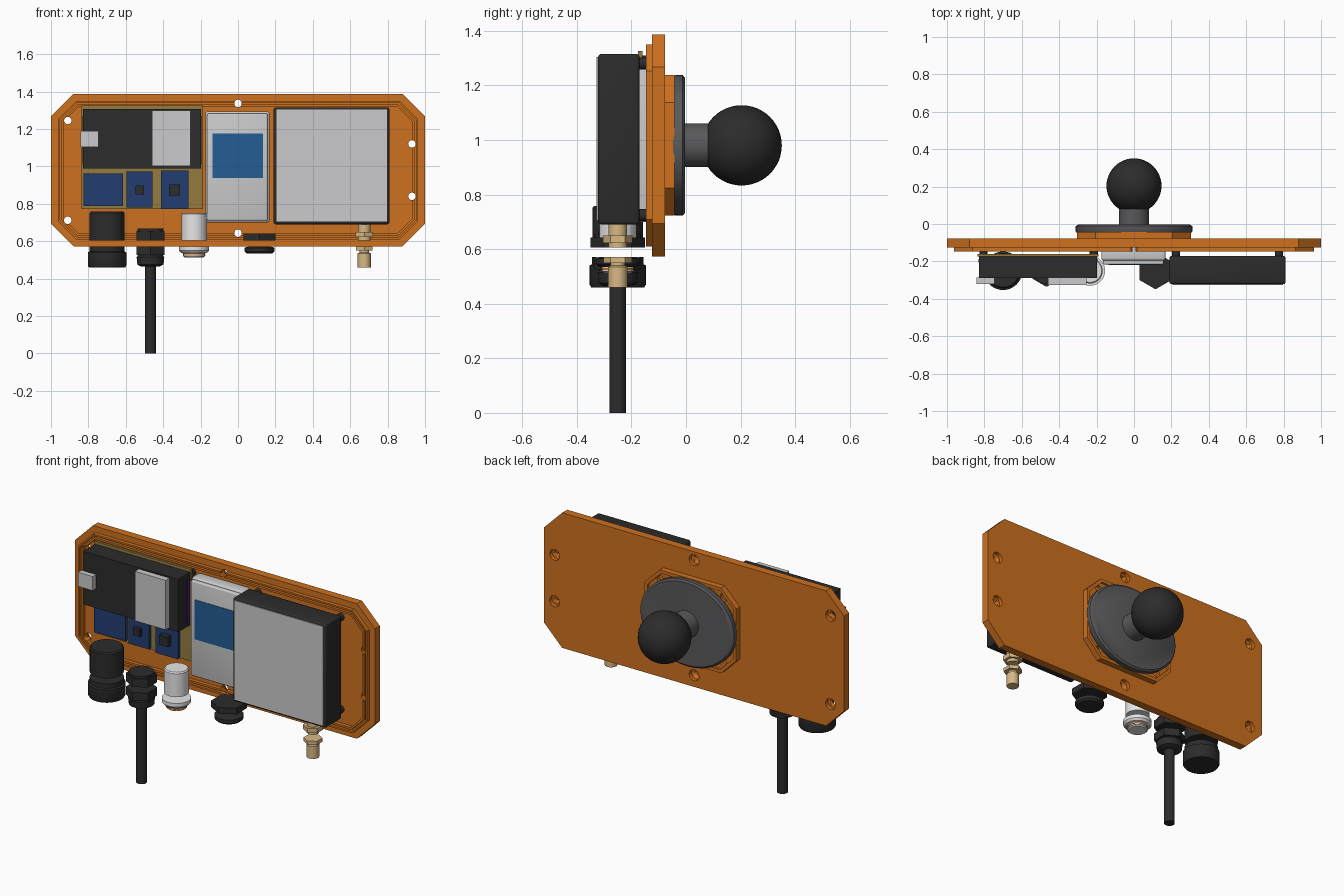
import bpy, bmesh
from math import sin, cos, pi
from mathutils import Vector

cube = bpy.data.objects.get("Cube")
if cube:
    bpy.data.objects.remove(cube, do_unlink=True)


def material(name, r, g, b):
    m = bpy.data.materials.new(name)
    m.use_nodes = True
    m.diffuse_color = (r, g, b, 1)
    m.node_tree.nodes["Principled BSDF"].inputs["Base Color"].default_value = (r, g, b, 1)
    return m


ORANGE = material("orange", .62, .165, .014)
BLACK = material("black", .025, .025, .025)
LIGHT = material("light grey", .6, .6, .61)
DARK = material("dark grey", .1, .1, .105)
LABEL = material("label blue", .018, .11, .3)
BOARD = material("board blue", .016, .048, .17)
OLIVE = material("olive", .3, .2, .05)
GOLD = material("gold", .68, .48, .23)
PURPLE = material("purple", .08, .014, .19)
WHITE = material("white", .8, .8, .8)


def finish(name, bm, mat, smooth=False):
    bmesh.ops.recalc_face_normals(bm, faces=bm.faces)
    me = bpy.data.meshes.new(name)
    bm.to_mesh(me)
    bm.free()
    me.materials.append(mat)
    ob = bpy.data.objects.new(name, me)
    bpy.context.collection.objects.link(ob)
    bpy.ops.object.select_all(action='DESELECT')
    ob.select_set(True)
    bpy.context.view_layer.objects.active = ob
    if smooth:
        bpy.ops.object.shade_smooth_by_angle(angle=0.6)
    return ob


def box(name, mat, xs, ys, zs, bevel=0):
    bm = bmesh.new()
    bmesh.ops.create_cube(bm, size=1)
    for v in bm.verts:
        v.co = [(a + b) / 2 + c * (b - a) for (a, b), c in zip((xs, ys, zs), v.co)]
    if bevel:
        bmesh.ops.bevel(bm, geom=bm.edges[:], offset=bevel, segments=3,
                        profile=.5, affect='EDGES')
    return finish(name, bm, mat, bevel > 0)


def lathe(name, mat, center, profile, segs=40, axis='Z', squash=1):
    """Turn (radius, height) points about z or y; six sides make a hex nut."""
    bm = bmesh.new()
    rings = []
    for r, h in profile:
        ring = []
        for k in range(segs):
            a = pi / 2 + 2 * pi * k / segs
            u, v = r * cos(a), r * sin(a)
            p = (u, v, h) if axis == 'Z' else (u, h, v * squash)
            ring.append(bm.verts.new(Vector(p) + Vector(center)))
        rings.append(ring)
    for a, b in zip(rings, rings[1:]):
        for k in range(segs):
            j = (k + 1) % segs
            bm.faces.new((a[k], a[j], b[j], b[k]))
    bm.faces.new(rings[0])
    bm.faces.new(rings[-1])
    return finish(name, bm, mat, segs > 6)


def octagon(w, h, c, inset=0):
    w, h, c = w - inset, h - inset, c - inset * .586
    quarter = [(w, h - c), (w - c, h)]
    pts = quarter + [(-x, z) for x, z in quarter[::-1]]
    return pts + [(-x, -z) for x, z in pts]


CZ = .98  # height of the plate centre


def slab(name, mat, size, y0, y1, inset=0, width=None):
    """Chamfered plate, or a rim of the given width."""
    bm = bmesh.new()

    def loop(d, y):
        return [bm.verts.new((x, y, z + CZ)) for x, z in octagon(*size, d)]

    def bridge(a, b):
        for k in range(8):
            j = (k + 1) % 8
            bm.faces.new((a[k], a[j], b[j], b[k]))
    a, b = loop(inset, y0), loop(inset, y1)
    bridge(a, b)
    if width:
        c, d = loop(inset + width, y0), loop(inset + width, y1)
        bridge(c, d)
        bridge(a, c)
        bridge(b, d)
    else:
        bm.faces.new(a)
        bm.faces.new(b)
    return finish(name, bm, mat)


def drill(targets, holes, r, y0, y1):
    for x, z in holes:
        cutter = lathe("cutter", ORANGE, (x, 0, z), [(r, y0), (r, y1)], 20, 'Y')
        cutter.hide_render = True
        for ob in targets:
            bpy.context.view_layer.objects.active = ob
            mod = ob.modifiers.new("hole", 'BOOLEAN')
            mod.operation, mod.object, mod.solver = 'DIFFERENCE', cutter, 'EXACT'
            bpy.ops.object.modifier_apply(modifier=mod.name)
        bpy.data.objects.remove(cutter, do_unlink=True)


# Back plate with stepped sealing rim and counterbored screw holes
PLATE = (1, .407, .12)
plate = slab("back_plate", ORANGE, PLATE, -.125, -.077)
rims = [slab("outer_rim", ORANGE, PLATE, -.147, -.124, .037, .01),
        slab("inner_rim", ORANGE, PLATE, -.147, -.124, .056, .012)]
screws = [(-.91, 1.245), (-.91, .712), (.93, 1.12), (.93, .84), (0, 1.337), (0, .643)]
drill([plate] + rims, screws, .02, -.2, 0)
drill([plate], screws, .033, -.1, 0)

# Mounting pad, base disc, neck and ball
PAD = (.305, .257, .1)
pad = slab("mount_pad", ORANGE, PAD, -.08, -.055)
slab("mount_pad_rim", ORANGE, PAD, -.056, -.042, 0, .02)
drill([pad], [(x, CZ + z) for x in (-.21, .21) for z in (-.195, .195)], .022, -.074, 0)
lathe("mount_disc", DARK, (0, 0, CZ),
      [(.3, -.056), (.312, -.038), (.312, -.012), (.3, -.004)], 64, 'Y', .825)
lathe("mount_neck", DARK, (0, 0, CZ), [(.08, -.01), (.08, .12)], 40, 'Y')
bm = bmesh.new()
bmesh.ops.create_uvsphere(bm, u_segments=48, v_segments=24, radius=.147)
bmesh.ops.translate(bm, verts=bm.verts, vec=(0, .204, CZ))
finish("mount_ball", bm, BLACK, True)

# Large black module on standoffs
box("module_case", BLACK, (.19, .81), (-.322, -.17), (.69, 1.315), .012)
box("module_panel", LIGHT, (.205, .797), (-.327, -.32), (.705, 1.303))
for x in (.225, .775):
    for z in (.725, 1.28):
        lathe("module_standoff", BLACK, (x, 0, z), [(.022, -.175), (.022, -.12)], 16, 'Y')

# Central light case with a blue label
box("centre_case", LIGHT, (-.175, .168), (-.195, -.12), (.7, 1.293), .012)
box("centre_case_front", LIGHT, (-.165, .158), (-.217, -.19), (.71, 1.283), .008)
box("centre_label", LABEL, (-.135, .133), (-.22, -.215), (.937, 1.175))

# Carrier board with its stacked computer
box("carrier_board", OLIVE, (-.838, -.19), (-.175, -.16), (.772, 1.325))
for x in (-.805, -.215):
    for z in (.805, 1.287):
        lathe("board_standoff", BLACK, (x, 0, z), [(.022, -.162), (.022, -.12)], 16, 'Y')
box("header_strip", PURPLE, (-.832, -.194), (-.206, -.186), (1.01, 1.27))
box("computer_block", BLACK, (-.83, -.198), (-.288, -.174), (.988, 1.308))
box("computer_chip", LIGHT, (-.46, -.255), (-.325, -.287), (1.002, 1.3))
box("computer_port", LIGHT, (-.843, -.745), (-.32, -.287), (1.105, 1.19))

# Small blue boards with chips
for x0, x1, z0, z1, chip in ((-.825, -.615, .788, .963, 0),
                             (-.595, -.457, .78, .972, .023),
                             (-.413, -.265, .772, .977, .03)):
    box("small_board", BOARD, (x0, x1), (-.195, -.174), (z0, z1))
    if chip:
        x, z = (x0 + x1) / 2, .874
        box("small_chip", BLACK, (x - chip, x + chip), (-.195 - chip, -.194),
            (z - chip, z + chip))

# Connectors on the lower edge: inner half, wall gap, outer half
Y = -.25
TOP, LOW = .605, .572


def connector(name, mat, x, *parts):
    for segs, profile in parts:
        lathe(name, mat, (x, Y, 0), profile, segs)


connector("round_socket", BLACK, -.7,
          (40, [(.093, TOP), (.093, .75), (.087, .758)]),
          (40, [(.094, LOW), (.094, .545), (.103, .54), (.103, .47), (.097, .46)]))
connector("cable_gland", BLACK, -.468,
          (6, [(.086, TOP), (.086, .655)]),
          (40, [(.07, .65), (.07, .668)]),
          (6, [(.086, LOW), (.086, .525)]),
          (40, [(.062, .53), (.074, .515), (.07, .475), (.05, .465)]),
          (24, [(.03, .47), (.03, 0)]))
connector("white_socket", WHITE, -.235,
          (40, [(.068, TOP), (.068, .745), (.062, .752)]),
          (40, [(.08, LOW), (.08, .55), (.07, .538), (.058, .535), (.058, .518)]))
connector("white_socket_seal", ORANGE, -.235, (40, [(.06, .53), (.06, .524)]))
connector("white_socket_tip", WHITE, -.235, (40, [(.056, .52), (.05, .512)]))
connector("vent_plug", BLACK, .115,
          (6, [(.099, TOP), (.099, .642)]),
          (40, [(.06, LOW), (.08, .565), (.08, .545), (.07, .535)]))
connector("antenna_jack", GOLD, .675,
          (24, [(.034, TOP), (.034, .69)]),
          (6, [(.054, .622), (.054, .65)]),
          (6, [(.052, LOW), (.052, .55)]),
          (24, [(.026, .56), (.026, .54), (.035, .535), (.035, .46)]))
